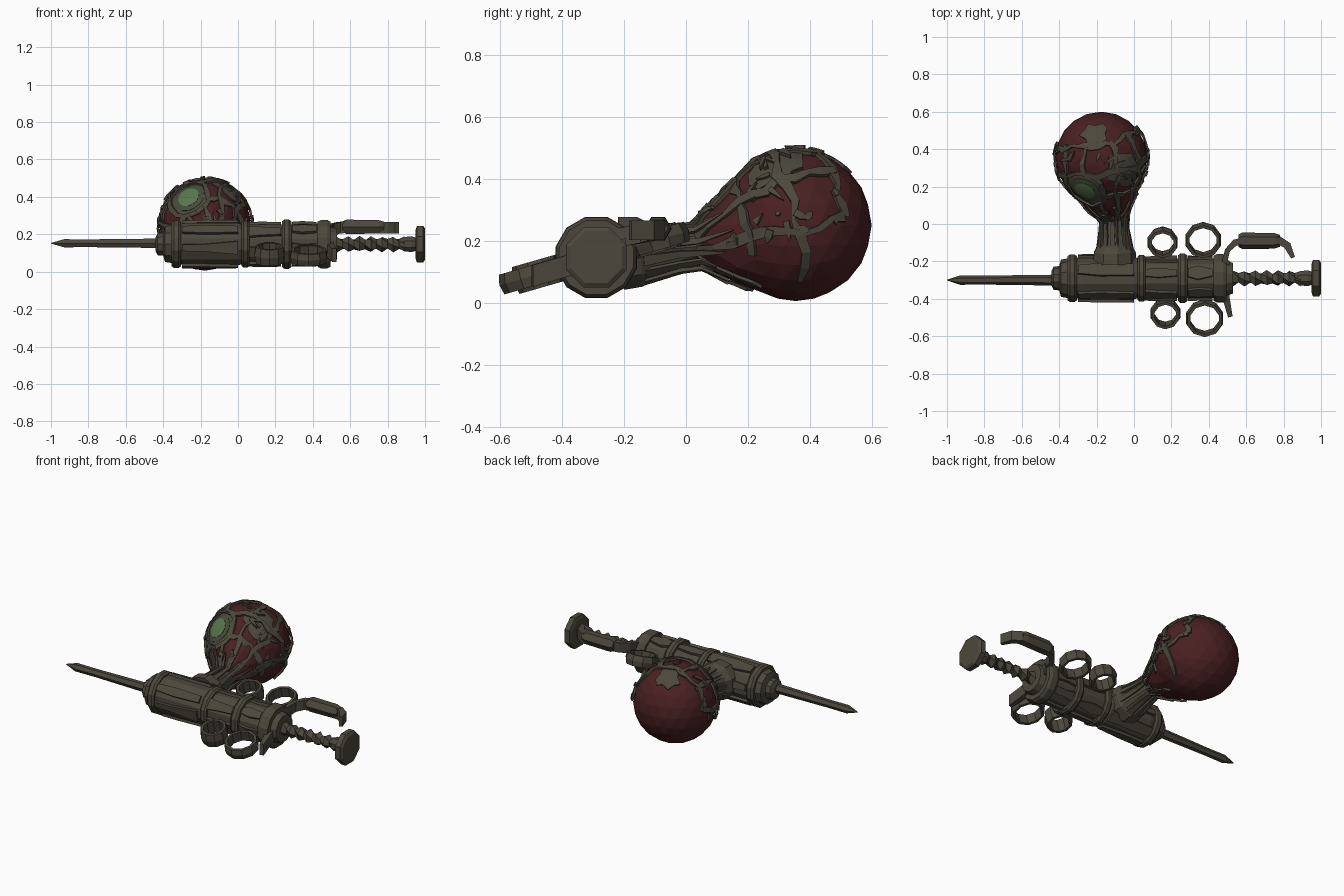
import bpy, bmesh, math, random
from mathutils import Vector, Matrix

random.seed(4)
cube = bpy.data.objects.get("Cube")
if cube:
    bpy.data.objects.remove(cube)


def material(name, rgb):
    m = bpy.data.materials.new(name)
    m.use_nodes = True
    m.diffuse_color = (*rgb, 1)
    bsdf = m.node_tree.nodes["Principled BSDF"]
    bsdf.inputs["Base Color"].default_value = (*rgb, 1)
    bsdf.inputs["Roughness"].default_value = 0.9
    return m


METAL = material("dark olive metal", (0.072, 0.064, 0.045))
FLESH = material("dark red rubber", (0.067, 0.0145, 0.0155))
GREEN = material("pale green", (0.10, 0.18, 0.075))
MOSS = material("moss green", (0.058, 0.075, 0.042))

AXIS = Vector((0, -0.29, 0.147))       # centre line of the barrel
CORE = Vector((-0.175, 0.355, 0.251))  # middle of the bulb
TO_NECK = Vector((0.06, -0.31, -0.07)).normalized()
EYE = Vector((-0.08, -0.16, 0.132)).normalized()
TILT = Matrix.Translation(AXIS) @ Matrix.Rotation(math.radians(16), 4, "X")
ALONG_X = Matrix.Rotation(math.radians(90), 4, "Y")


def finish(bm, name, mat):
    bmesh.ops.remove_doubles(bm, verts=bm.verts, dist=0.0004)
    bmesh.ops.recalc_face_normals(bm, faces=bm.faces)
    me = bpy.data.meshes.new(name)
    bm.to_mesh(me)
    bm.free()
    me.materials.append(mat)
    ob = bpy.data.objects.new(name, me)
    bpy.context.collection.objects.link(ob)


def bridge(bm, rings):
    for a, b in zip(rings, rings[1:]):
        n = len(a)
        for i in range(n):
            bm.faces.new((a[i], a[(i + 1) % n], b[(i + 1) % n], b[i]))


def lathe(name, profile, matrix, sides=12, twist=0, closed=False):
    """Turn (height, radius) points around local z."""
    bm = bmesh.new()
    rings = []
    for k, (h, r) in enumerate(profile):
        angles = [math.tau * (i + 0.5) / sides + twist * k for i in range(sides)]
        rings.append([bm.verts.new(matrix @ Vector((r * math.cos(t), r * math.sin(t), h)))
                      for t in angles])
    bridge(bm, rings + rings[:1] if closed else rings)
    if not closed:
        bm.faces.new(rings[0])
        bm.faces.new(rings[-1])
    finish(bm, name, METAL)


def sweep(bm, points, normals, widths, thick):
    """Sweep a rectangle along a path, flat side facing the normals."""
    rings = []
    for i, p in enumerate(points):
        tangent = points[min(i + 1, len(points) - 1)] - points[max(i - 1, 0)]
        n = normals[i].normalized() * thick / 2
        side = tangent.cross(n).normalized() * widths[i] / 2
        rings.append([bm.verts.new(p + q) for q in (side + n, n - side, -side - n, side - n)])
    bridge(bm, rings)
    bm.faces.new(rings[0])
    bm.faces.new(rings[-1])


def surface(d, lift=0):
    """Point on the teardrop bulb in direction d."""
    d = d.normalized()
    pull = max(0, (d.dot(TO_NECK) - 0.6) / 0.4)
    return CORE + d * (0.245 + 0.1 * pull ** 3 + lift)


def around(axis, theta, phi):
    """Direction at angle theta from axis; phi 90 is the upper side."""
    side = axis.cross(Vector((0, 0, 1))).normalized()
    up = side.cross(axis)
    t, p = math.radians(theta), math.radians(phi)
    return axis * math.cos(t) + (side * math.cos(p) + up * math.sin(p)) * math.sin(t)


def clear_of_eye(d):
    """Push a direction out to the rim of the eye if it falls inside."""
    rim = math.radians(27)
    if d.angle(EYE) > rim:
        return d
    return EYE * math.cos(rim) + (d - EYE * d.dot(EYE)).normalized() * math.sin(rim)


def cap(name, d, angle, lift, mat, rough=0):
    """Thin curved plate lying on the bulb."""
    bm = bmesh.new()
    d = Vector(d).normalized()
    n = 14
    wobble = [1 + random.uniform(-rough, rough) for _ in range(n)]
    rings = [[bm.verts.new(surface(around(d, angle * f * wobble[i], 360 * i / n), l))
              for i in range(n)]
             for f, l in ((0.02, lift), (0.35, lift), (0.7, lift), (1, lift), (1, -0.004))]
    bridge(bm, rings)
    bm.faces.new(rings[0])
    bm.faces.new(rings[-1])
    finish(bm, name, mat)


# Needle, nozzle and barrel
body = Matrix.Translation(AXIS) @ ALONG_X
lathe("needle", [(-1, 0.002), (-0.93, 0.025), (-0.8, 0.024), (-0.42, 0.029)],
      Matrix.Translation((0, -0.3, 0.152)) @ ALONG_X, 6)
lathe("nozzle", [(-0.44, 0.04), (-0.43, 0.062), (-0.4, 0.065), (-0.39, 0.1),
                 (-0.36, 0.105), (-0.33, 0.12)], body, 10)
lathe("barrel", [(-0.35, 0.105), (-0.28, 0.117), (0, 0.117), (0.03, 0.108),
                 (0.45, 0.108), (0.53, 0.085)], body, 12)
for name, x, w, r in (("front_band", -0.33, 0.05, 0.132), ("middle_band", 0.04, 0.045, 0.129),
                      ("rear_band", 0.26, 0.05, 0.136), ("end_band", 0.46, 0.07, 0.134)):
    lathe(name, [(x - w / 2, r - 0.01), (x - w / 4, r), (x + w / 4, r), (x + w / 2, r - 0.01)],
          body, 12)

# Raised plates along the barrel
bm = bmesh.new()
for start, end, radius in ((-0.3, 0.0, 0.119), (0.06, 0.23, 0.11), (0.29, 0.42, 0.11)):
    for i in range(6):
        t = math.tau * (i + random.uniform(0.1, 0.4)) / 6
        n = Vector((0, math.cos(t), math.sin(t)))
        pts = [AXIS + n * radius + Vector((start + (end - start) * f, 0, 0)) for f in (0, 0.4, 1)]
        sweep(bm, pts, [n] * 3, [random.uniform(0.03, 0.075) for _ in pts], 0.016)
finish(bm, "barrel_plates", METAL)

# Plunger with twisted rod
lathe("plunger_rod", [(0.5 + 0.03 * k, 0.044 if k % 2 else 0.028) for k in range(14)],
      body, 5, twist=0.5)
lathe("plunger_neck", [(0.87, 0.03), (0.89, 0.042), (0.93, 0.045), (0.96, 0.035)], body, 8)
lathe("plunger_cap", [(0.95, 0.085), (0.957, 0.106), (0.99, 0.106), (1, 0.09)], body, 8)

# Finger rings on both sides
for label, x, off, r, h in (("rear_small", 0.153, 0.2, 0.085, 0.04),
                            ("rear_large", 0.37, 0.212, 0.1, 0.033),
                            ("front_small", 0.168, -0.195, 0.084, 0.045),
                            ("front_large", 0.378, -0.222, 0.104, 0.033)):
    lathe(label + "_finger_ring",
          [(-h, r - 0.008), (0, r), (h, r - 0.008), (h, r - 0.024), (-h, r - 0.024)],
          TILT @ Matrix.Translation((x, off, 0)), 10, closed=True)

# Cross arm and thumb lever
up = Vector((0, 0, 1))
bm = bmesh.new()
arm = [TILT @ Vector(p) for p in ((0.515, -0.215, 0), (0.49, -0.1, 0), (0.49, 0.1, 0))]
sweep(bm, arm, [up] * 3, [0.025, 0.04, 0.04], 0.07)
finish(bm, "cross_arm", METAL)
bm = bmesh.new()
lever = [Vector((x, y, z)) for x, y, z in
         ((0.48, -0.22, 0.21), (0.5, -0.14, 0.225), (0.54, -0.1, 0.235), (0.6, -0.09, 0.24),
          (0.78, -0.09, 0.235), (0.82, -0.115, 0.235), (0.85, -0.18, 0.235))]
sweep(bm, lever, [up] * 7, [0.03, 0.028, 0.035, 0.045, 0.045, 0.04, 0.022], 0.062)
finish(bm, "thumb_lever", METAL)
lathe("lever_grip", [(0.56, 0.034), (0.58, 0.044), (0.75, 0.042), (0.78, 0.032)],
      Matrix.Translation((0, -0.09, 0.24)) @ ALONG_X, 6)

# Rubber bulb
bm = bmesh.new()
bmesh.ops.create_icosphere(bm, subdivisions=3, radius=1)
for v in bm.verts:
    v.co = surface(v.co)
finish(bm, "bulb", FLESH)

# Neck joining bulb and barrel
base, tip = Vector((-0.105, -0.21, 0.16)), Vector((-0.11, 0.07, 0.185))
turn = (tip - base).to_track_quat("Z", "Y").to_matrix().to_4x4()
lathe("neck", [(0, 0.12), (0.06, 0.115), (0.11, 0.085), (0.2, 0.06), (0.26, 0.048)],
      Matrix.Translation(base) @ turn, 9)

# Eye and worn patches on the bulb
cap("eye_surround", EYE, 27, 0.004, METAL, 0.06)
cap("eye_ring", EYE, 19.5, 0.007, MOSS)
cap("eye_centre", EYE, 13.5, 0.0095, GREEN)
cap("side_patch", (0.12, -0.06, 0.19), 23, 0.006, METAL, 0.25)
cap("top_patch", (-0.03, 0.11, 0.21), 17, 0.006, METAL, 0.3)

# Harness straps: long ones from the neck, cross straps over the upper side
bm = bmesh.new()


def strap(directions, width, lift=0.006, taper=False):
    pts = [surface(clear_of_eye(d), lift + random.uniform(-0.003, 0.003)) for d in directions]
    widths = [width * random.uniform(0.5, 1.3) for _ in pts]
    if taper:
        widths[-1] = 0.002
    sweep(bm, pts, [p - CORE for p in pts], widths, 0.012)


for phi, reach in ((0, 118), (35, 122), (68, 120), (105, 120), (140, 122), (180, 118)):
    strap([around(TO_NECK, 8 + (reach - 8) * k / 10, phi + random.uniform(-5, 5))
           for k in range(11)], 0.03)
for theta, start, end in ((45, -20, 200), (80, -10, 225), (118, 0, 180)):
    strap([around(TO_NECK, theta + random.uniform(-4, 4), start + (end - start) * k / 18)
           for k in range(19)], 0.03)
for phi in (225, 270, 315):
    strap([around(TO_NECK, 8 + 8 * k, phi + 4 * k) for k in range(6)], 0.024, taper=True)
finish(bm, "bulb_harness", METAL)

# Loose splinters on the harness
bm = bmesh.new()
for _ in range(50):
    theta, phi = random.uniform(20, 115), random.uniform(-15, 195)
    da, db = random.uniform(-12, 12), random.uniform(-16, 16)
    if around(TO_NECK, theta, phi).angle(EYE) > math.radians(40):
        strap([around(TO_NECK, theta + da * k, phi + db * k) for k in (0, 0.5, 1)],
              0.02, 0.009, True)
finish(bm, "harness_splinters", METAL)

# Tendrils running from the barrel along the neck to the bulb
bm = bmesh.new()
for i in range(13):
    phi = 360 * i / 13
    out = around(TO_NECK, 90, phi)
    end = surface(around(TO_NECK, random.uniform(18, 34), phi), 0.01)
    pts = [base + out * 0.1 + Vector((0, 0.05, 0)), base.lerp(tip, 0.6) + out * 0.08,
           base.lerp(tip, 0.85) + out * random.uniform(0.065, 0.085), end]
    sweep(bm, pts, [out] * 4, [0.035, 0.022, 0.018, 0.004], 0.012)
finish(bm, "neck_tendrils", METAL)
